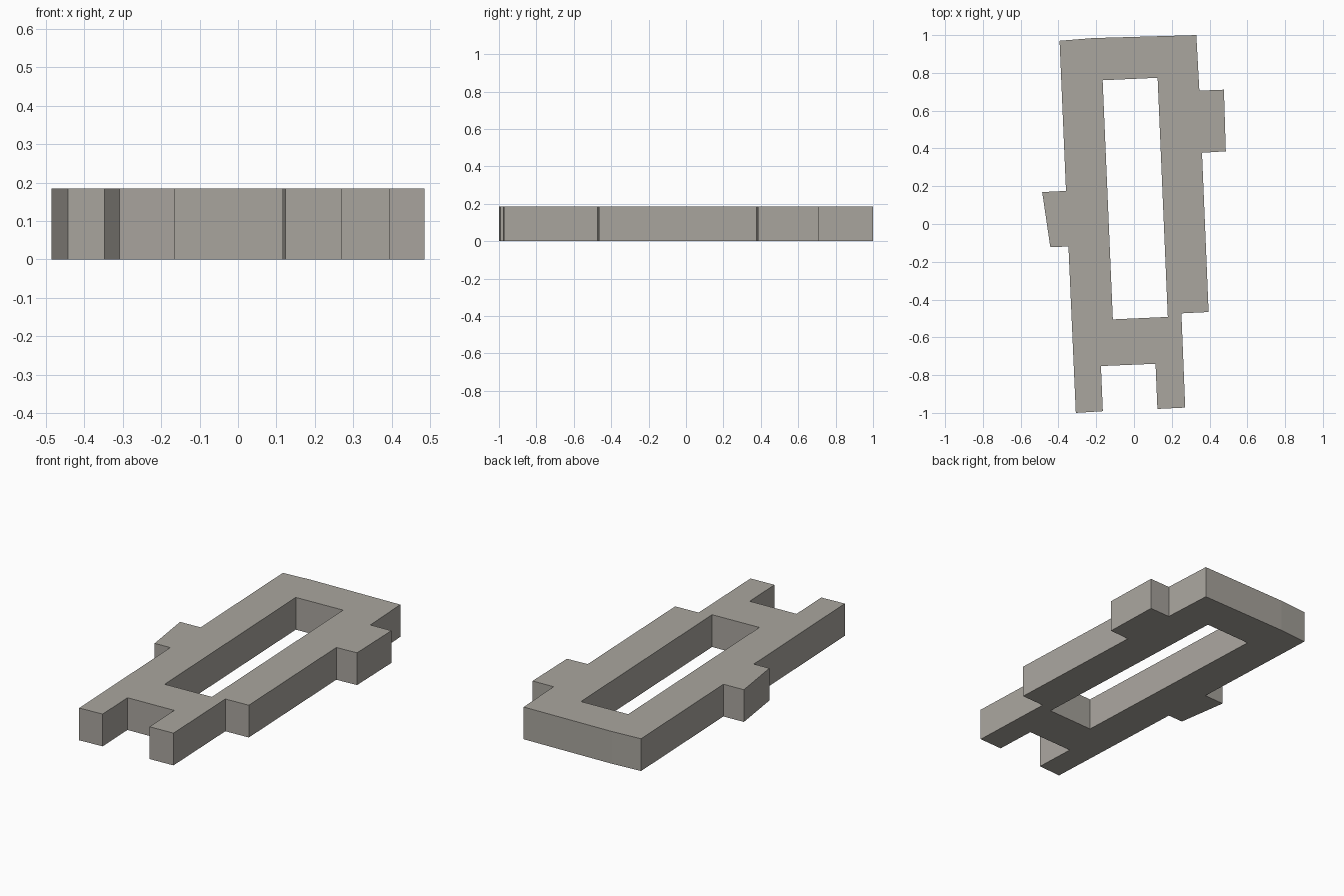
import bpy
import bmesh

if "Cube" in bpy.data.objects:
    bpy.data.objects.remove(bpy.data.objects["Cube"])

HEIGHT = 0.185

# Footprint of the building block, clockwise from the back left corner
OUTER = [(-0.394, 0.97), (-0.22, 0.984), (0.33, 1.0), (0.346, 0.706),
         (0.476, 0.711), (0.486, 0.385), (0.36, 0.377), (0.395, -0.466),
         (0.251, -0.473), (0.271, -0.972), (0.124, -0.979), (0.114, -0.74),
         (-0.175, -0.752), (-0.165, -0.991), (-0.308, -1.0), (-0.347, -0.119),
         (-0.443, -0.123), (-0.486, 0.169), (-0.36, 0.175)]

# Open courtyard through the middle
COURTYARD = [(-0.166, 0.761), (0.125, 0.774), (0.179, -0.492), (-0.112, -0.505)]

stone = bpy.data.materials.new("warm grey stone")
stone.diffuse_color = (0.40, 0.38, 0.345, 1)
stone.use_nodes = True
stone.node_tree.nodes["Principled BSDF"].inputs["Base Color"].default_value = stone.diffuse_color


def add_loop(bm, points):
    verts = [bm.verts.new((x, y, 0)) for x, y in points]
    return [bm.edges.new((a, b)) for a, b in zip(verts, verts[1:] + verts[:1])]


# Building: fill the footprint around the courtyard, then raise it
bm = bmesh.new()
edges = add_loop(bm, OUTER) + add_loop(bm, COURTYARD)
bmesh.ops.triangle_fill(bm, edges=edges, use_beauty=True, use_dissolve=False)
raised = bmesh.ops.extrude_face_region(bm, geom=bm.faces[:], use_keep_orig=True)
top = [g for g in raised["geom"] if isinstance(g, bmesh.types.BMVert)]
bmesh.ops.translate(bm, verts=top, vec=(0, 0, HEIGHT))
bmesh.ops.recalc_face_normals(bm, faces=bm.faces[:])

mesh = bpy.data.meshes.new("courtyard_building")
bm.to_mesh(mesh)
bm.free()
mesh.materials.append(stone)
building = bpy.data.objects.new("courtyard_building", mesh)
bpy.context.collection.objects.link(building)
